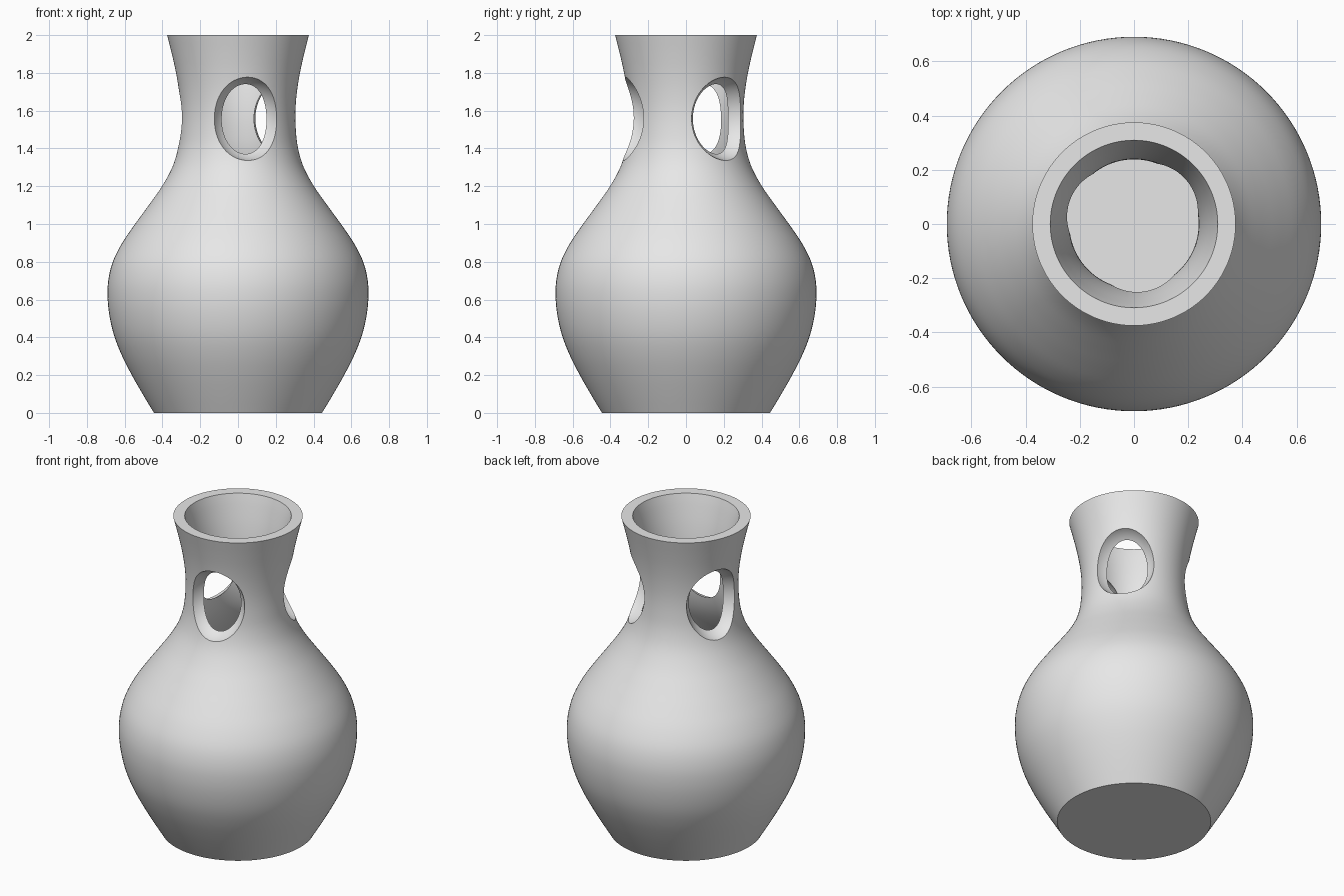
import bpy, bmesh, math
from mathutils import Vector, Matrix
from mathutils.geometry import interpolate_bezier

default = bpy.data.objects.get("Cube")
if default:
    bpy.data.objects.remove(default, do_unlink=True)

WALL = 0.065
SEGMENTS = 128

clay = bpy.data.materials.new("pale grey clay")
clay.use_nodes = True
clay.diffuse_color = (0.8, 0.8, 0.8, 1)
clay.node_tree.nodes["Principled BSDF"].inputs["Base Color"].default_value = (0.8, 0.8, 0.8, 1)


def smooth_path(points, steps=4):
    """Smooth curve through every point."""
    pts = [Vector(p) for p in points]
    ext = [2 * pts[0] - pts[1]] + pts + [2 * pts[-1] - pts[-2]]
    path = []
    for a, b, c, d in zip(ext, ext[1:], ext[2:], ext[3:]):
        path += interpolate_bezier(b, b + (c - a) / 6, c - (d - b) / 6, c, steps + 1)[:-1]
    return path + [pts[-1]]


def make_object(name, bm):
    mesh = bpy.data.meshes.new(name)
    bm.to_mesh(mesh)
    bm.free()
    obj = bpy.data.objects.new(name, mesh)
    bpy.context.collection.objects.link(obj)
    mesh.materials.append(clay)
    return obj


# Outer radii at even heights, from foot to rim
radii = [0.445, 0.505, 0.562, 0.613, 0.653, 0.678, 0.69, 0.687, 0.663, 0.613,
         0.545, 0.472, 0.402, 0.348, 0.318, 0.306, 0.304, 0.312, 0.328, 0.35, 0.375]
outer = smooth_path([(r, 0, i / 10) for i, r in enumerate(radii)])

# Inner wall: the outer curve moved inwards, with a flat floor and rim
inner = []
for before, point, after in zip(outer, outer[1:], outer[2:]):
    along = (after - before).normalized()
    moved = point + WALL * Vector((-along.z, 0, along.x))
    if WALL + 0.015 < moved.z < 1.98:
        inner.append(moved)
profile = [Vector((0, 0, 0))] + outer + [Vector((0.309, 0, 2))] + inner[::-1]
profile += [Vector((0.407, 0, WALL)), Vector((0, 0, WALL))]

# Vase body: the profile turned round the upright axis
bm = bmesh.new()
verts = [bm.verts.new(p) for p in profile]
edges = [bm.edges.new(pair) for pair in zip(verts, verts[1:])]
bmesh.ops.spin(bm, geom=verts + edges, cent=(0, 0, 0), axis=(0, 0, 1),
               angle=math.tau, steps=SEGMENTS, use_duplicate=False)
bmesh.ops.remove_doubles(bm, verts=bm.verts, dist=0.0005)
bmesh.ops.recalc_face_normals(bm, faces=bm.faces)
vase = make_object("vase", bm)

# Three scooped oval openings spaced evenly round the neck
for i in range(3):
    angle = math.radians(39 + 120 * i)
    place = Matrix.Translation((0.372 * math.cos(angle), 0.372 * math.sin(angle), 1.558))
    bm = bmesh.new()
    bmesh.ops.create_uvsphere(bm, u_segments=64, v_segments=40, radius=0.205,
                              matrix=place @ Matrix.Diagonal((1, 1, 1.1, 1)))
    cutter = make_object("opening_cutter", bm)
    cutter.hide_render = True
    cut = vase.modifiers.new("opening", "BOOLEAN")
    cut.operation = "DIFFERENCE"
    cut.solver = "EXACT"
    cut.object = cutter
    bpy.context.view_layer.objects.active = vase
    bpy.ops.object.modifier_apply(modifier=cut.name)
    bpy.data.objects.remove(cutter, do_unlink=True)

# Smooth shading with crisp rim, foot and opening edges
bpy.ops.object.select_all(action="DESELECT")
vase.select_set(True)
bpy.context.view_layer.objects.active = vase
bpy.ops.object.shade_smooth_by_angle(angle=math.radians(30))
